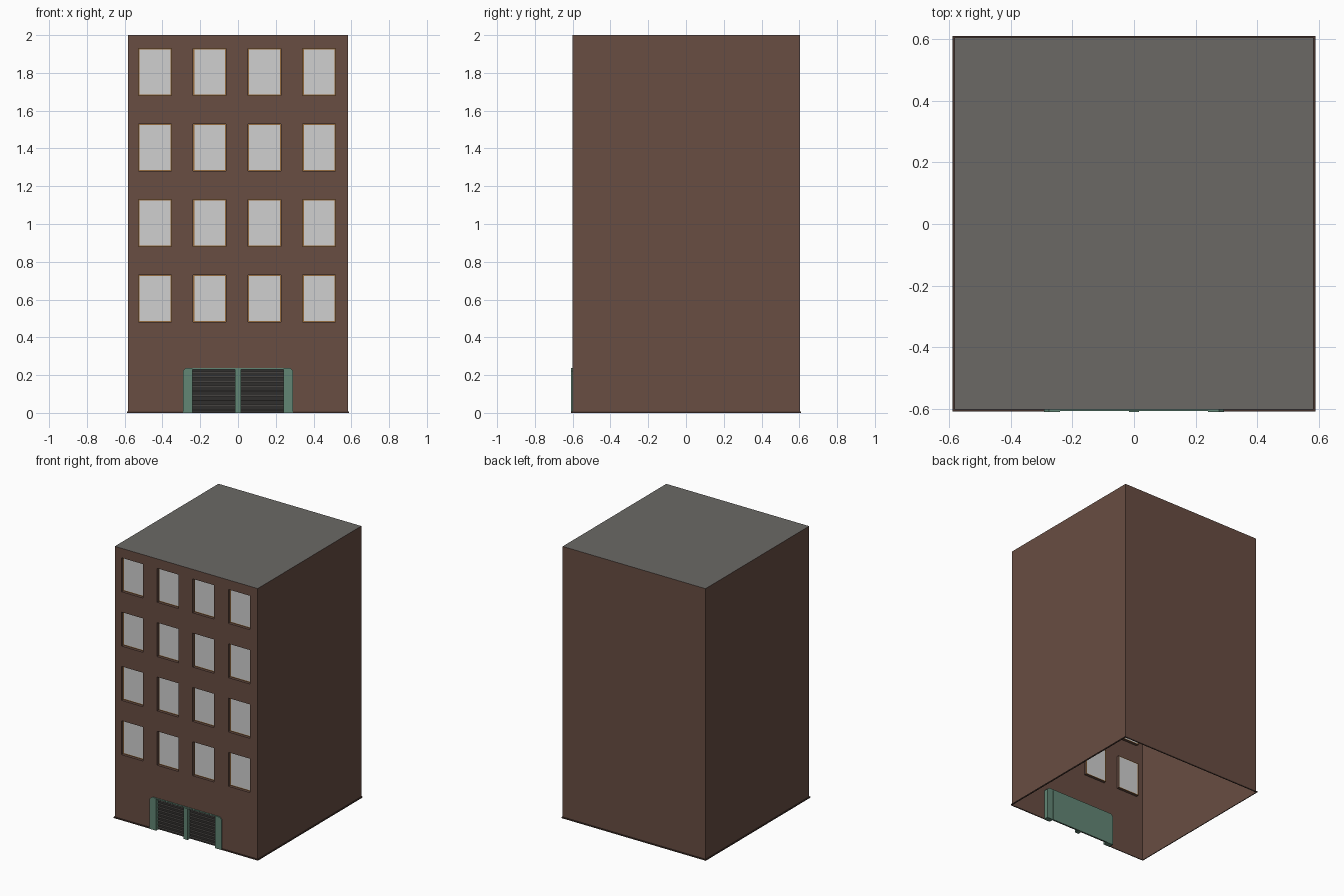
import bpy, bmesh

if "Cube" in bpy.data.objects:
    bpy.data.objects.remove(bpy.data.objects["Cube"])


def srgb(r, g, b):
    return tuple((c / 255 / 12.92) if c < 11 else ((c / 255 + 0.055) / 1.055) ** 2.4
                 for c in (r, g, b)) + (1.0,)


def material(name, rgb):
    m = bpy.data.materials.new(name)
    m.diffuse_color = srgb(*rgb)
    m.use_nodes = True
    m.node_tree.nodes["Principled BSDF"].inputs["Base Color"].default_value = m.diffuse_color
    return m


BRICK = material("brown brick", (104, 77, 66))
ROOF = material("roof grey", (107, 105, 101))
GLASS = material("pale glass", (208, 208, 208))
TRIM = material("window tan", (150, 108, 62))
GREEN = material("door green", (98, 134, 117))
DARK = material("shutter dark", (48, 47, 45))
SLAT = material("slat grey", (112, 108, 104))
BASE = material("base dark brown", (70, 52, 45))


def finish(bm, name, mats):
    me = bpy.data.meshes.new(name)
    bm.to_mesh(me)
    bm.free()
    for m in mats:
        me.materials.append(m)
    ob = bpy.data.objects.new(name, me)
    bpy.context.collection.objects.link(ob)
    return ob


def add_box(bm, x0, x1, y0, y1, z0, z1):
    vs = bmesh.ops.create_cube(bm, size=1)["verts"]
    for v in vs:
        v.co.x = x1 if v.co.x > 0 else x0
        v.co.y = y1 if v.co.y > 0 else y0
        v.co.z = z1 if v.co.z > 0 else z0


def boxes(name, mat, items):
    bm = bmesh.new()
    for it in items:
        add_box(bm, *it)
    return finish(bm, name, [mat])


W, Y0, Y1, H = 0.582, -0.602, 0.604, 2.0
DOOR_W, DOOR_H = 0.25, 0.23

# Side walls, back wall and roof: a hollow shell, open below and in front
bm = bmesh.new()
add_box(bm, -W, W, Y0, Y1, 0, H)
bm.normal_update()
bmesh.ops.delete(bm, geom=[f for f in bm.faces if f.normal.z < -0.5 or f.normal.y < -0.5],
                 context='FACES')
for f in bm.faces:
    f.material_index = 1 if f.normal.z > 0.5 else 0
finish(bm, "walls_and_roof", [BRICK, ROOF])

# Front wall: cell grid with a door hole and recessed windows
win_x = [(-0.525 + 0.29 * i - 0.0025, -0.35 + 0.29 * i - 0.0025) for i in range(4)]
win_z = [(0.48 + 0.4 * j, 0.73 + 0.4 * j) for j in range(4)]
xs = sorted([-W, W, -DOOR_W, DOOR_W] + [x for p in win_x for x in p])
zs = sorted([0, DOOR_H, H] + [z for p in win_z for z in p])
bm = bmesh.new()
grid = [[bm.verts.new((x, Y0, z)) for x in xs] for z in zs]
by_window = {}
for j in range(len(zs) - 1):
    for i in range(len(xs) - 1):
        cx, cz = (xs[i] + xs[i + 1]) / 2, (zs[j] + zs[j + 1]) / 2
        if abs(cx) < DOOR_W and cz < DOOR_H:
            continue
        f = bm.faces.new((grid[j][i], grid[j][i + 1], grid[j + 1][i + 1], grid[j + 1][i]))
        for a, (x0, x1) in enumerate(win_x):
            for b, (z0, z1) in enumerate(win_z):
                if x0 < cx < x1 and z0 < cz < z1:
                    by_window.setdefault((a, b), []).append(f)
bm.normal_update()
for faces in by_window.values():
    bmesh.ops.inset_region(bm, faces=faces, thickness=0, depth=-0.02, use_even_offset=True)
    rim = bmesh.ops.inset_region(bm, faces=faces, thickness=0.006, depth=0,
                                 use_even_offset=True)["faces"]
    for f in rim:
        f.material_index = 1
    for f in faces:
        f.material_index = 2
finish(bm, "front_wall", [BRICK, TRIM, GLASS])

# Thin base strip around the foot of the walls
t, bz = 0.006, 0.008
boxes("base_strip", BASE, [
    (-W - t, -W, Y0 - t, Y1 + t, 0, bz), (W, W + t, Y0 - t, Y1 + t, 0, bz),
    (-W, W, Y1, Y1 + t, 0, bz),
    (-W, -0.29, Y0 - t, Y0, 0, bz), (0.29, W, Y0 - t, Y0, 0, bz)])

# Door pillars with chamfered outer top corners
for s, side in ((-1, "left"), (1, "right")):
    bm = bmesh.new()
    prof = [(0.24, 0), (0.292, 0), (0.292, 0.222), (0.276, 0.238), (0.24, 0.238)]
    f = bm.faces.new([bm.verts.new((s * x, -0.61, z)) for x, z in prof])
    ext = bmesh.ops.extrude_face_region(bm, geom=[f], use_keep_orig=True)["geom"]
    for v in ext:
        if isinstance(v, bmesh.types.BMVert):
            v.co.y = -0.572
    bmesh.ops.recalc_face_normals(bm, faces=bm.faces[:])
    finish(bm, side + "_door_pillar", [GREEN])

# Lintel, centre post and the back of the doors
boxes("door_frame", GREEN, [
    (-0.24, 0.24, -0.606, -0.572, 0.229, 0.238),
    (-0.016, 0.016, -0.61, -0.572, 0, 0.229),
    (-0.24, 0.24, -0.576, -0.57, 0, 0.229)])

# Dark shutters with protruding slats
bays = [(-0.24, -0.016), (0.016, 0.24)]
boxes("shutter_panels", DARK, [(a, b, -0.582, -0.576, 0, 0.229) for a, b in bays])
boxes("shutter_slats", SLAT, [(a, b, -0.59, -0.582, 0.012 + 0.025 * k, 0.019 + 0.025 * k)
                              for a, b in bays for k in range(9)])
